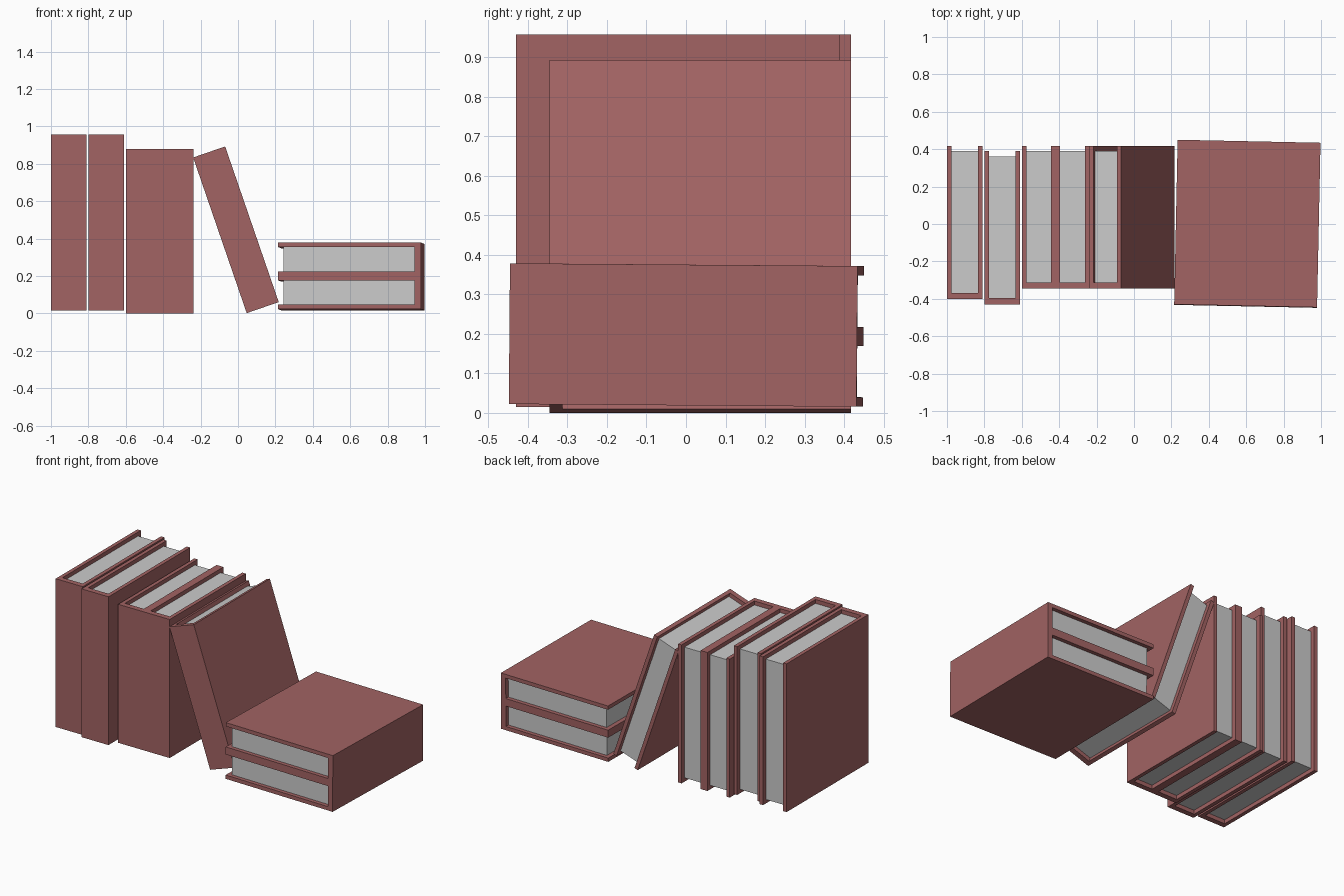
import bpy, bmesh
from math import radians
from mathutils import Matrix, Vector

if "Cube" in bpy.data.objects:
    bpy.data.objects.remove(bpy.data.objects["Cube"])

red = bpy.data.materials.new("book_cover_red")
red.diffuse_color = (0.36, 0.125, 0.125, 1)
red.use_nodes = True
red.node_tree.nodes["Principled BSDF"].inputs["Base Color"].default_value = red.diffuse_color
grey = bpy.data.materials.new("page_grey")
grey.diffuse_color = (0.56, 0.56, 0.56, 1)
grey.use_nodes = True
grey.node_tree.nodes["Principled BSDF"].inputs["Base Color"].default_value = grey.diffuse_color


def extrude_profile(name, profile, height, matrix, material):
    """Extrude a flat XY outline along Z, centred on Z, then place it."""
    bm = bmesh.new()
    face = bm.faces.new([bm.verts.new((x, y, -height / 2)) for x, y in profile])
    top = bmesh.ops.extrude_face_region(bm, geom=[face])["geom"]
    bmesh.ops.translate(bm, vec=(0, 0, height),
                        verts=[v for v in top if isinstance(v, bmesh.types.BMVert)])
    bmesh.ops.recalc_face_normals(bm, faces=bm.faces)
    mesh = bpy.data.meshes.new(name)
    bm.to_mesh(mesh)
    bm.free()
    mesh.materials.append(material)
    obj = bpy.data.objects.new(name, mesh)
    bpy.context.collection.objects.link(obj)
    obj.matrix_world = matrix
    return obj


def book(name, size, matrix, board=0.024, spine=0.034, inset=0.025):
    """Book standing upright: spine at -Y, thickness along X, height along Z."""
    w, d, h = size[0] / 2, size[1] / 2, size[2]
    wi, back, fore = w - board, -d + spine, d - 0.028
    # U-shaped cover: two boards joined by the spine
    cover = [(-w, -d), (w, -d), (w, d), (wi, d), (wi, back),
             (-wi, back), (-wi, d), (-w, d)]
    extrude_profile(name + "_cover", cover, h, matrix, red)
    # Page block set back from the cover edges
    pages = [(-wi, back), (wi, back), (wi, fore), (-wi, fore)]
    extrude_profile(name + "_pages", pages, h - 2 * inset, matrix, grey)


T = Matrix.Translation
tall = (0.19, 0.82, 0.942)
short = (0.181, 0.764, 0.88)

# Two tall upright books
book("tall_book_left", tall, T((-0.905, 0.008, 0.486)))
book("tall_book_right", tall, T((-0.704, -0.02, 0.486)))

# Two shorter upright books, touching
for i, x in enumerate((-0.5095, -0.3285)):
    book(f"short_book_{i + 1}", short, T((x, 0.036, 0.44)))

# Leaning book
book("leaning_book", short,
     T((-0.011, 0.036, 0.447)) @ Matrix.Rotation(radians(-19), 4, 'Y'))

# Stack of two lying books, spines to the right
lay = Matrix(((0, -1, 0, 0), (0, 0, -1, 0), (1, 0, 0, 0), (0, 0, 0, 1)))
stack = (T((0.606, 0.001, 0.197)) @ Matrix.Rotation(radians(-1.2), 4, 'Z')
         @ Matrix.Rotation(radians(-0.45), 4, 'X'))
for i, z in enumerate((-0.089, 0.089)):
    book(f"lying_book_{i + 1}", (0.178, 0.764, 0.88), stack @ T((0, 0, z)) @ lay)
